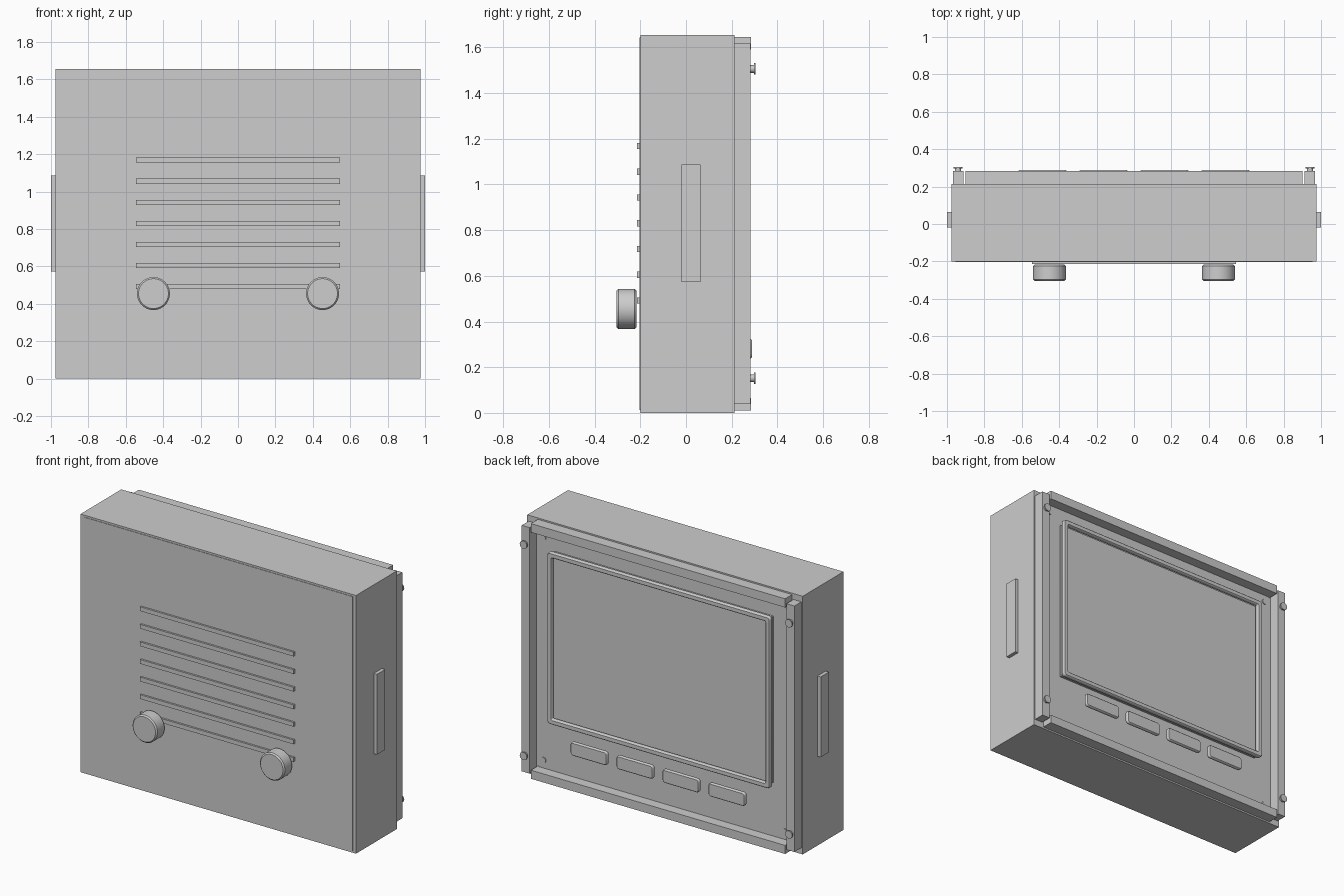
import bpy
import math
from mathutils import Vector

cube = bpy.data.objects.get("Cube")
if cube:
    bpy.data.objects.remove(cube, do_unlink=True)

grey = bpy.data.materials.new("light_grey")
grey.use_nodes = True
grey.diffuse_color = (0.61, 0.61, 0.61, 1)
grey.node_tree.nodes["Principled BSDF"].inputs["Base Color"].default_value = (0.61, 0.61, 0.61, 1)


def finish(obj, name):
    obj.name = name
    obj.data.materials.append(grey)
    return obj


def box(name, x, y, z):
    """Box from (low, high) ranges on each axis."""
    low, high = Vector((x[0], y[0], z[0])), Vector((x[1], y[1], z[1]))
    bpy.ops.mesh.primitive_cube_add(size=1, location=(low + high) / 2)
    obj = bpy.context.object
    for v in obj.data.vertices:
        v.co = v.co * (high - low)
    return finish(obj, name)


def disc(name, x, z, y, radius, sides=24, bevel=0):
    """Round part lying along y, with an optional chamfer."""
    bpy.ops.mesh.primitive_cylinder_add(vertices=sides, radius=radius, depth=y[1] - y[0],
                                        location=(x, sum(y) / 2, z),
                                        rotation=(math.pi / 2, 0, 0))
    obj = finish(bpy.context.object, name)
    if bevel:
        mod = obj.modifiers.new("chamfer", "BEVEL")
        mod.width = bevel
        mod.segments = 1
        mod.limit_method = "ANGLE"
    bpy.ops.object.shade_smooth_by_angle(angle=math.radians(35))
    return obj


def rounded_rect(w, h, r, steps=4):
    """Outline points of a rounded rectangle, anticlockwise."""
    points = []
    for i, (sx, sz) in enumerate([(1, 1), (-1, 1), (-1, -1), (1, -1)]):
        for k in range(steps + 1):
            a = math.pi / 2 * (i + k / steps)
            points.append((sx * (w - r) + r * math.cos(a), sz * (h - r) + r * math.sin(a)))
    return points


def outline_plate(name, x, z, y, loops, bevel):
    """Extruded plate from flat outlines; an inner outline becomes an opening."""
    curve = bpy.data.curves.new(name, "CURVE")
    curve.dimensions = "2D"
    curve.fill_mode = "BOTH"
    curve.extrude = (y[1] - y[0]) / 2 - bevel
    curve.bevel_depth = bevel
    curve.bevel_resolution = 0
    curve.offset = -bevel
    for loop in loops:
        spline = curve.splines.new("POLY")
        spline.points.add(len(loop) - 1)
        for point, (px, pz) in zip(spline.points, loop):
            point.co = (px, pz, 0, 1)
        spline.use_cyclic_u = True
    obj = bpy.data.objects.new(name, curve)
    bpy.context.collection.objects.link(obj)
    obj.location = (x, sum(y) / 2, z)
    obj.rotation_euler = (math.pi / 2, 0, 0)
    curve.materials.append(grey)
    return obj


# Case with thin front and back plates
box("case", (-0.977, 0.977), (-0.2, 0.213), (0, 1.655))
box("front_plate", (-0.955, 0.955), (-0.203, -0.19), (0.012, 1.643))
box("back_plate", (-0.89, 0.89), (0.2, 0.218), (0.05, 1.605))

# Horizontal slats on the front
for i in range(7):
    z = 0.492 + i * 0.1127
    box("front_slat", (-0.545, 0.545), (-0.215, -0.2), (z - 0.0135, z + 0.0135))

# Rails around the back
for name, low, high in (("bottom_rail", 0.01, 0.065), ("top_rail", 1.59, 1.646)):
    box(name, (-0.902, 0.902), (0.21, 0.284), (low, high))

# Parts repeated on both sides
for side, label in ((1, "left"), (-1, "right")):
    def span(a, b):
        return sorted((side * a, side * b))
    box(label + "_rail", span(0.911, 0.967), (0.21, 0.283), (0.04, 1.617))
    box(label + "_grip", span(0.97, 1.0), (-0.02, 0.063), (0.572, 1.087))
    disc(label + "_knob", side * 0.452, 0.455, (-0.304, -0.217), 0.088, 40, 0.008)
    for z in (0.152, 1.506):
        disc(label + "_rail_screw", side * 0.941, z, (0.28, 0.297), 0.017, 16)
        disc(label + "_rail_screw_head", side * 0.941, z, (0.297, 0.305), 0.025, 16)
    for z in (0.118, 1.543):
        disc(label + "_plate_screw", side * 0.856, z, (0.21, 0.224), 0.017, 16)

# Display set back behind its surround
outline_plate("display_surround", 0, 0.943, (0.25, 0.28),
              [rounded_rect(0.79, 0.55, 0.02), rounded_rect(0.757, 0.517, 0.006)], 0.005)
box("display", (-0.775, 0.775), (0.215, 0.23), (0.41, 1.476))

# Row of buttons under the display
for i in range(4):
    outline_plate("button", (i - 1.5) * 0.326, 0.281, (0.265, 0.289),
                  [rounded_rect(0.13, 0.043, 0.018)], 0.005)
